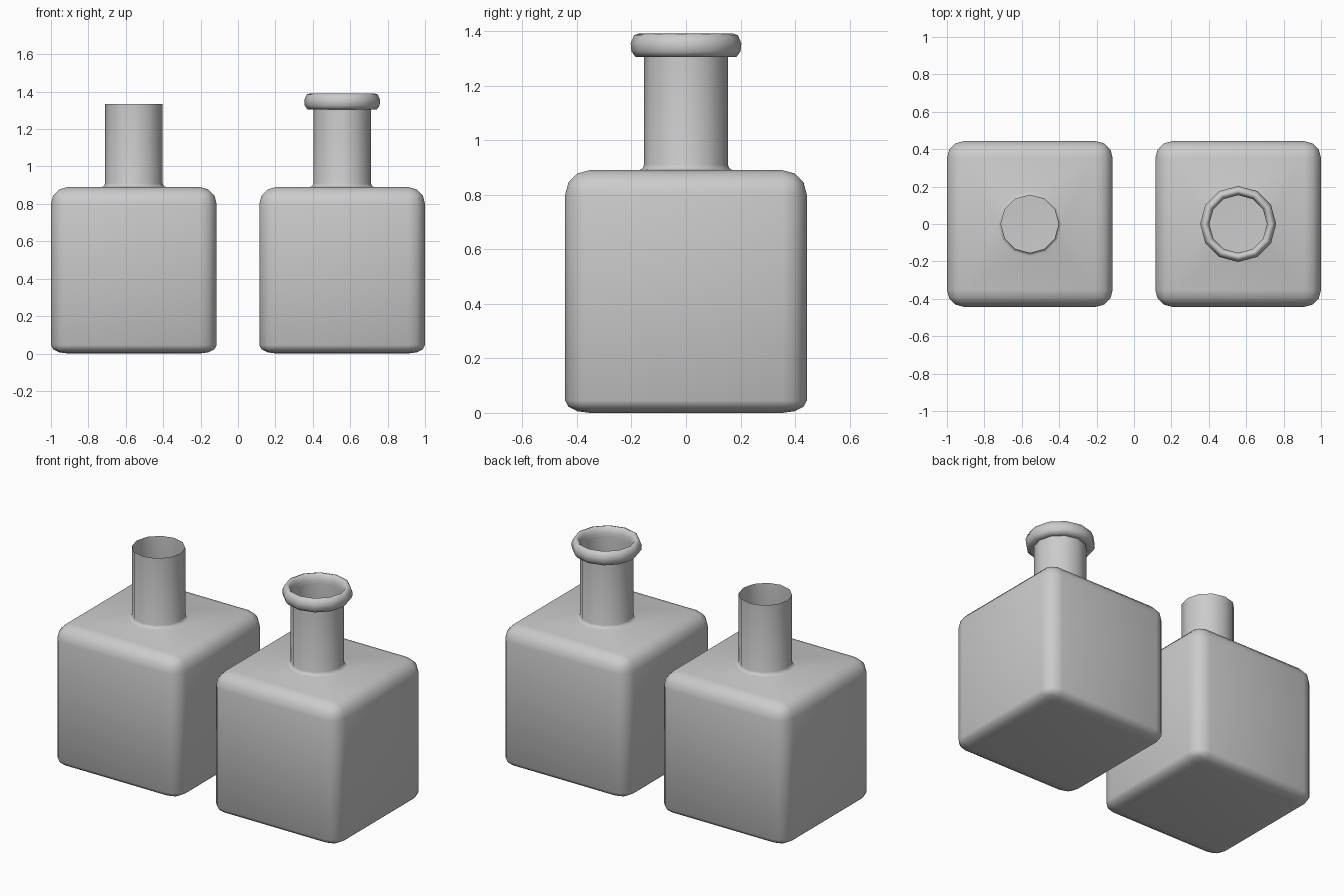
import bpy, bmesh, math
from mathutils import Vector

cube = bpy.data.objects.get("Cube")
if cube:
    bpy.data.objects.remove(cube, do_unlink=True)

grey = bpy.data.materials.new("plain_grey")
grey.use_nodes = True
colour = (0.6, 0.6, 0.6, 1)
grey.diffuse_color = colour
grey.node_tree.nodes["Principled BSDF"].inputs["Base Color"].default_value = colour

SIDES = 12
HALF, HEIGHT, ROUND = 0.443, 0.89, 0.09


def ring(bm, radius, z):
    step = math.tau / SIDES
    return [bm.verts.new((radius * math.cos(i * step), radius * math.sin(i * step), z))
            for i in range(SIDES)]


def skin(bm, rings):
    for a, b in zip(rings, rings[1:]):
        for i in range(SIDES):
            j = (i + 1) % SIDES
            bm.faces.new((a[i], a[j], b[j], b[i]))


def finish(bm, name, x):
    mesh = bpy.data.meshes.new(name)
    bm.to_mesh(mesh)
    bm.free()
    mesh.materials.append(grey)
    obj = bpy.data.objects.new(name, mesh)
    obj.location.x = x
    bpy.context.collection.objects.link(obj)
    bpy.ops.object.select_all(action='DESELECT')
    obj.select_set(True)
    bpy.context.view_layer.objects.active = obj
    bpy.ops.object.shade_smooth_by_angle(angle=math.radians(65))
    return obj


def bottle(name, x):
    # Rounded square body with a flatter rounding at the foot
    bm = bmesh.new()
    bmesh.ops.create_cube(bm, size=1)
    for v in bm.verts:
        v.co = Vector((v.co.x * 2 * HALF, v.co.y * 2 * HALF, (v.co.z + 0.5) * HEIGHT))
    bmesh.ops.bevel(bm, geom=bm.edges[:], offset=ROUND, segments=3,
                    profile=0.5, affect='EDGES')
    for v in bm.verts:
        if v.co.z < ROUND + 0.01:
            v.co.z *= 0.5
    # Opening in the top, joined to the hollow neck by a small fillet
    top = max(bm.faces, key=lambda f: f.calc_center_median().z)
    border = list(top.edges)
    bmesh.ops.delete(bm, geom=[top], context='FACES_ONLY')
    profile = [(0.172, HEIGHT), (0.159, 0.896), (0.154, 0.91), (0.154, 1.335)]
    rings = [ring(bm, r, z) for r, z in profile]
    skin(bm, rings)
    hole = [bm.edges.get((rings[0][i], rings[0][i - 1])) for i in range(SIDES)]
    bmesh.ops.triangle_fill(bm, edges=border + hole, use_beauty=True, normal=(0, 0, 1))
    bmesh.ops.recalc_face_normals(bm, faces=bm.faces[:])
    finish(bm, name, x)


def lip(name, x):
    # Rounded collar around the mouth
    bm = bmesh.new()
    profile = [(0.154, 1.308), (0.185, 1.305), (0.2, 1.325), (0.203, 1.355),
               (0.19, 1.385), (0.175, 1.39), (0.162, 1.38), (0.154, 1.35)]
    rings = [ring(bm, r, z) for r, z in profile]
    skin(bm, rings + rings[:1])
    bmesh.ops.recalc_face_normals(bm, faces=bm.faces[:])
    finish(bm, name, x)


bottle("right_bottle", -0.557)
bottle("left_bottle", 0.557)
lip("left_bottle_lip", 0.557)
